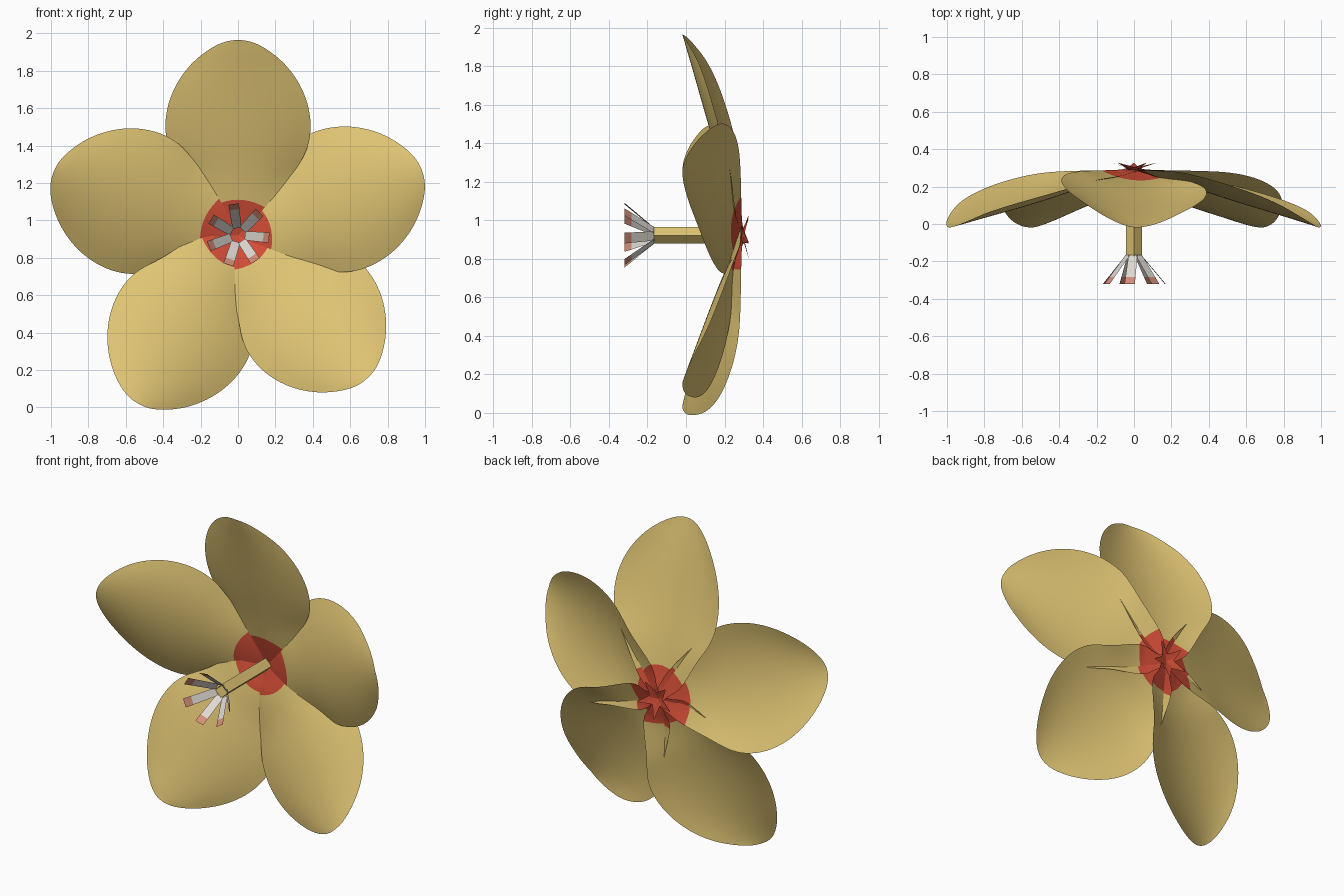
import bpy, math
from mathutils import Vector

if "Cube" in bpy.data.objects:
    bpy.data.objects.remove(bpy.data.objects["Cube"])

CX, CZ = 0.0, 0.922          # flower axis, runs along y


def material(name, rgb):
    m = bpy.data.materials.new(name)
    m.diffuse_color = (*rgb, 1)
    m.use_nodes = True
    m.node_tree.nodes["Principled BSDF"].inputs["Base Color"].default_value = m.diffuse_color
    return m


YELLOW = material("petal_yellow", (0.75, 0.56, 0.175))
RED = material("throat_red", (0.66, 0.075, 0.038))
WHITE = material("stamen_white", (0.74, 0.70, 0.65))
SALMON = material("pollen_salmon", (0.66, 0.27, 0.19))


def make_object(name, verts, faces, mats, smooth=False):
    me = bpy.data.meshes.new(name)
    me.from_pydata(verts, [], faces)
    for m in mats:
        me.materials.append(m)
    for p in me.polygons:
        p.use_smooth = smooth
    ob = bpy.data.objects.new(name, me)
    bpy.context.collection.objects.link(ob)
    return ob


def grid_faces(rows, cols):
    return [(i * cols + j, i * cols + j + 1, (i + 1) * cols + j + 1, (i + 1) * cols + j)
            for i in range(rows - 1) for j in range(cols - 1)]


# Petal: distance along it, half width, depth y of the midline, depth y of the edges
PROFILE = [(-0.12, 0.004, 0.325, 0.325), (-0.04, 0.025, 0.303, 0.305),
           (0.03, 0.05, 0.280, 0.288), (0.10, 0.10, 0.260, 0.280),
           (0.19, 0.172, 0.235, 0.272), (0.30, 0.270, 0.203, 0.260),
           (0.40, 0.345, 0.172, 0.245), (0.50, 0.386, 0.140, 0.222),
           (0.62, 0.392, 0.104, 0.190), (0.74, 0.364, 0.070, 0.153),
           (0.84, 0.312, 0.041, 0.116), (0.92, 0.248, 0.018, 0.078),
           (0.98, 0.176, 0.000, 0.036), (1.02, 0.108, -0.011, 0.006),
           (1.037, 0.060, -0.016, -0.010), (1.042, 0.020, -0.018, -0.017)]
COLS = 9
RED_ROW = 4


def petal(name, degrees, length, red_radius):
    a = math.radians(degrees)
    d, n = (math.cos(a), math.sin(a)), (-math.sin(a), math.cos(a))
    verts = []
    for i, (r, half, mid, edge) in enumerate(PROFILE):
        if i == RED_ROW:
            r = red_radius
        elif r > 0.6:
            r = 0.6 + (r - 0.6) * (1 + (length - 1) / 0.42)
        for j in range(COLS):
            u = 2 * j / (COLS - 1) - 1
            w = half * u
            # base rows follow arcs so the red throat is round
            rr = r - (w * w / (2 * max(r, 0.06)) if 0 < r < 0.22 else 0)
            # edges curl back; a twist makes each petal overlap its neighbour
            y = mid + (edge - mid) * u * u + 0.034 * w / 0.39
            verts.append((CX + rr * d[0] + w * n[0], y, CZ + rr * d[1] + w * n[1]))
    ob = make_object(name, verts, grid_faces(len(PROFILE), COLS), [YELLOW, RED], True)
    for k, p in enumerate(ob.data.polygons):
        p.material_index = 1 if k // (COLS - 1) < RED_ROW else 0
    s = ob.modifiers.new("smooth", 'SUBSURF')
    s.levels = s.render_levels = 2


# Five overlapping petals
petal("petal_top", 90, 1.0, 0.185)
petal("petal_right", 19, 1.0, 0.17)
petal("petal_lower_right", -48, 0.99, 0.155)
petal("petal_lower_left", -121, 1.005, 0.155)
petal("petal_left", 162, 1.0, 0.20)


def ring_point(angle, r, y):
    return (CX + r * math.cos(angle), y, CZ + r * math.sin(angle))


# Open four-sided column in the middle, standing on its corner
N = 4
verts = [ring_point(k * math.pi / 2, 0.043, y) for y in (0.28, -0.17) for k in range(N)]
faces = [(k, (k + 1) % N, N + (k + 1) % N, N + k) for k in range(N)]
make_object("column", verts, faces, [YELLOW])

# Seven flat stamens flaring from the column, with coloured tips
for k in range(7):
    a = math.radians(98) + k * 2 * math.pi / 7
    side = Vector((-math.sin(a), 0, math.cos(a)))
    verts = []
    for t in (0, 0.76, 1):
        mid = Vector(ring_point(a, 0.037 + 0.130 * t, -0.165 - 0.155 * t))
        half = 0.024 + 0.004 * t
        verts += [mid - side * half, mid + side * half]
    ob = make_object("stamen_%d" % (k + 1), verts, grid_faces(3, 2), [WHITE, SALMON])
    ob.data.polygons[1].material_index = 1
